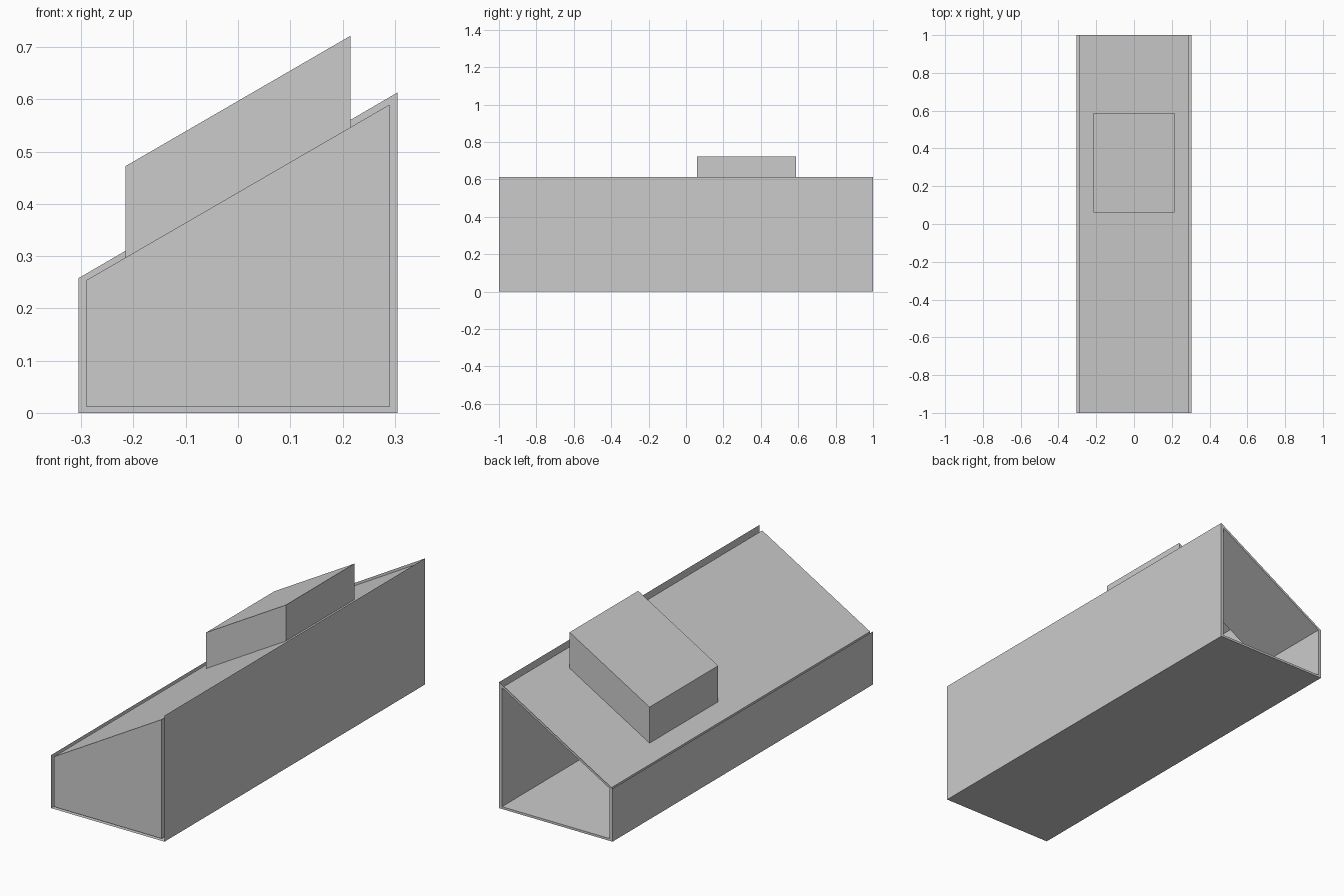
import bpy
import bmesh

cube = bpy.data.objects.get("Cube")
if cube:
    bpy.data.objects.remove(cube, do_unlink=True)

# One plain grey for every part
grey = bpy.data.materials.new("light_grey")
grey.use_nodes = True
color = (0.6, 0.6, 0.6, 1.0)
grey.diffuse_color = color
grey.node_tree.nodes["Principled BSDF"].inputs["Base Color"].default_value = color

FRONT, BACK = -1.0, 1.0
# Cross-sections run: low bottom, high bottom, high top, low top
OUTER = [(-0.305, 0), (0.305, 0), (0.305, 0.613), (-0.305, 0.258)]
INNER = [(-0.29, 0.011), (0.29, 0.011), (0.29, 0.59), (-0.29, 0.254)]
BLOCK_X = 0.215
BLOCK_Y = (0.06, 0.587)
BLOCK_RISE = 0.175


def section(bm, profile, y):
    return [bm.verts.new((x, y, z)) for x, z in profile]


def bridge(bm, a, b, sides):
    """Join matching sides of two four-cornered loops."""
    for i in sides:
        j = (i + 1) % 4
        bm.faces.new((a[i], a[j], b[j], b[i]))


def roof_z(x):
    (x1, z1), (x0, z0) = INNER[2], INNER[3]
    return z0 + (z1 - z0) * (x - x0) / (x1 - x0)


def roof_loop(bm, half_x, y0, y1, rise=0.0):
    corners = [(-half_x, y0), (half_x, y0), (half_x, y1), (-half_x, y1)]
    return [bm.verts.new((x, y, roof_z(x) + rise)) for x, y in corners]


def finish(bm, name):
    bmesh.ops.remove_doubles(bm, verts=bm.verts, dist=0.0001)
    bmesh.ops.recalc_face_normals(bm, faces=bm.faces)
    mesh = bpy.data.meshes.new(name)
    bm.to_mesh(mesh)
    bm.free()
    mesh.materials.append(grey)
    obj = bpy.data.objects.new(name, mesh)
    bpy.context.collection.objects.link(obj)


# Thin outer floor and side walls, with a rim around the open back
bm = bmesh.new()
front, back = section(bm, OUTER, FRONT), section(bm, OUTER, BACK)
bridge(bm, front, back, (0, 1, 3))
bridge(bm, back, section(bm, INNER, BACK), range(4))
finish(bm, "outer_shell")

# Inner liner: floor, walls, closed front and a sloping roof with an opening
bm = bmesh.new()
front, back = section(bm, INNER, FRONT), section(bm, INNER, BACK)
bridge(bm, front, back, (0, 1, 3))
bm.faces.new(front)
edge = roof_loop(bm, INNER[1][0], FRONT, BACK)
bridge(bm, edge, roof_loop(bm, BLOCK_X, *BLOCK_Y), range(4))
finish(bm, "inner_liner")

# Hollow raised block over the roof opening
bm = bmesh.new()
base = roof_loop(bm, BLOCK_X, *BLOCK_Y)
top = roof_loop(bm, BLOCK_X, *BLOCK_Y, BLOCK_RISE)
bridge(bm, base, top, range(4))
bm.faces.new(top)
finish(bm, "roof_block")
